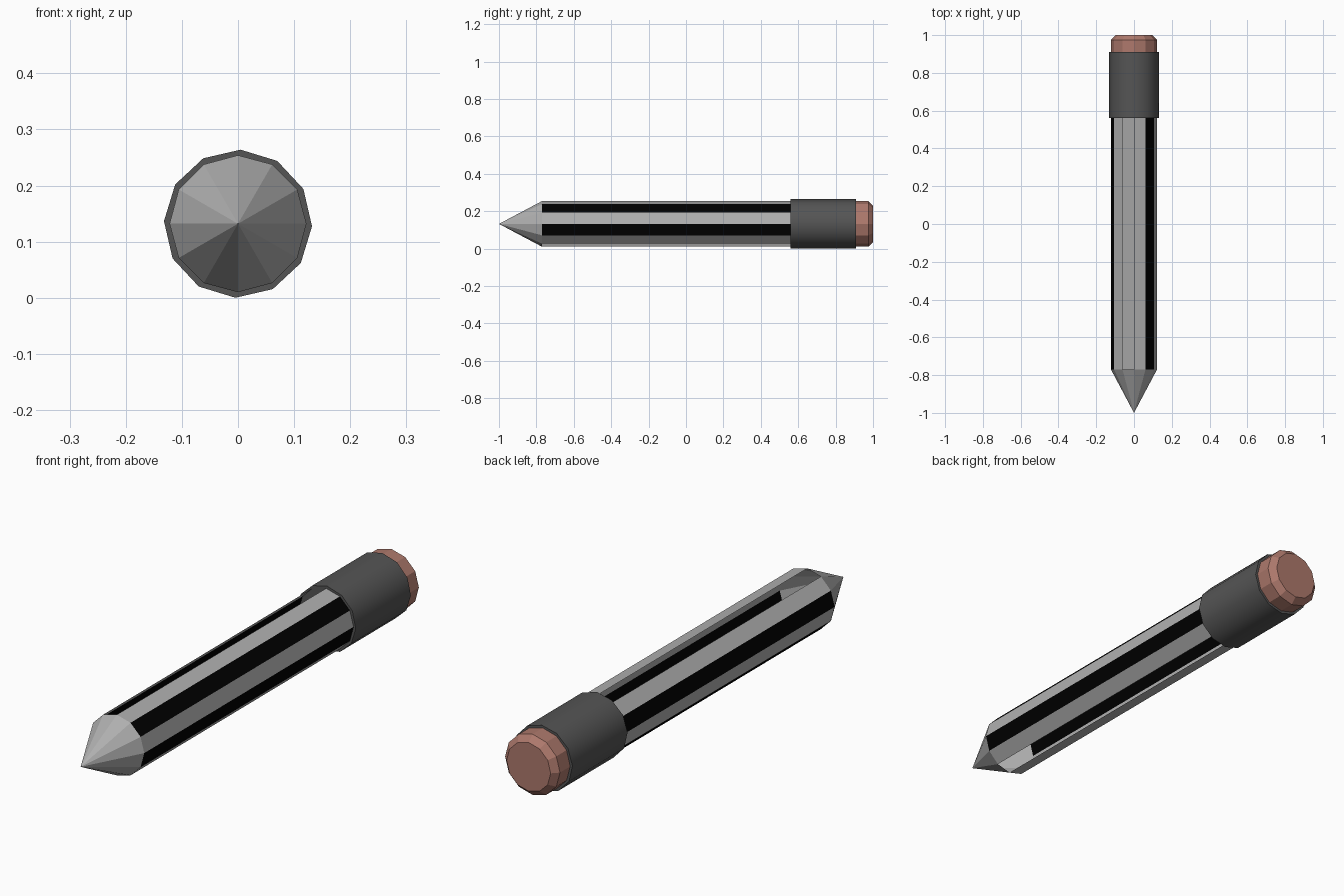
import bpy, bmesh, math

cube = bpy.data.objects.get("Cube")
if cube:
    bpy.data.objects.remove(cube, do_unlink=True)

SIDES = 12
AXIS_Z = 0.132


def material(name, color):
    mat = bpy.data.materials.new(name)
    mat.use_nodes = True
    mat.diffuse_color = (*color, 1)
    bsdf = mat.node_tree.nodes["Principled BSDF"]
    bsdf.inputs["Base Color"].default_value = (*color, 1)
    bsdf.inputs["Roughness"].default_value = 0.8
    return mat


grey = material("light grey", (0.43, 0.43, 0.43))
black = material("black", (0.0, 0.0, 0.0))
dark = material("dark grey", (0.09, 0.09, 0.09))
pink = material("dusty pink", (0.42, 0.19, 0.15))


def lathe(name, profile, mats, turn=0.0, caps=(False, False), open_sides=(), rule=None):
    """Sweep a (y, radius) profile around the long axis."""
    bm = bmesh.new()
    rings = []
    for y, r in profile:
        ring = []
        for i in range(SIDES):
            a = math.tau * i / SIDES + turn
            ring.append(bm.verts.new((r * math.cos(a), y, AXIS_Z + r * math.sin(a))))
        rings.append(ring)
    for lo, hi in zip(rings, rings[1:]):
        for i in range(SIDES):
            if i in open_sides:
                continue
            j = (i + 1) % SIDES
            face = bm.faces.new((lo[i], hi[i], hi[j], lo[j]))
            face.material_index = rule(i) if rule else 0
    if caps[0]:
        bm.faces.new(rings[0])
    if caps[1]:
        bm.faces.new(rings[-1][::-1])
    bmesh.ops.remove_doubles(bm, verts=bm.verts, dist=0.0001)
    mesh = bpy.data.meshes.new(name)
    bm.to_mesh(mesh)
    bm.free()
    for mat in mats:
        mesh.materials.append(mat)
    obj = bpy.data.objects.new(name, mesh)
    bpy.context.collection.objects.link(obj)
    return obj


# Sharpened point, hollow inside
lathe("point", [(-1, 0), (-0.77, 0.122)], [grey])

# Striped barrel with one open slot on top and one underneath
lathe("barrel", [(-0.77, 0.122), (0.565, 0.122)], [grey, black],
      open_sides=(3, 9), rule=lambda i: i % 2)

# Ferrule, turned slightly against the barrel
ferrule = lathe("ferrule", [(0.56, 0.132), (0.91, 0.132)], [dark],
                turn=math.radians(-2), caps=(True, True))

# Eraser with a bevelled end
lathe("eraser", [(0.90, 0.122), (0.975, 0.122), (1.0, 0.098)], [pink],
      caps=(False, True))

# Soft shading around the ferrule, crisp rims
bpy.ops.object.select_all(action="DESELECT")
ferrule.select_set(True)
bpy.context.view_layer.objects.active = ferrule
bpy.ops.object.shade_smooth_by_angle(angle=math.radians(40))
